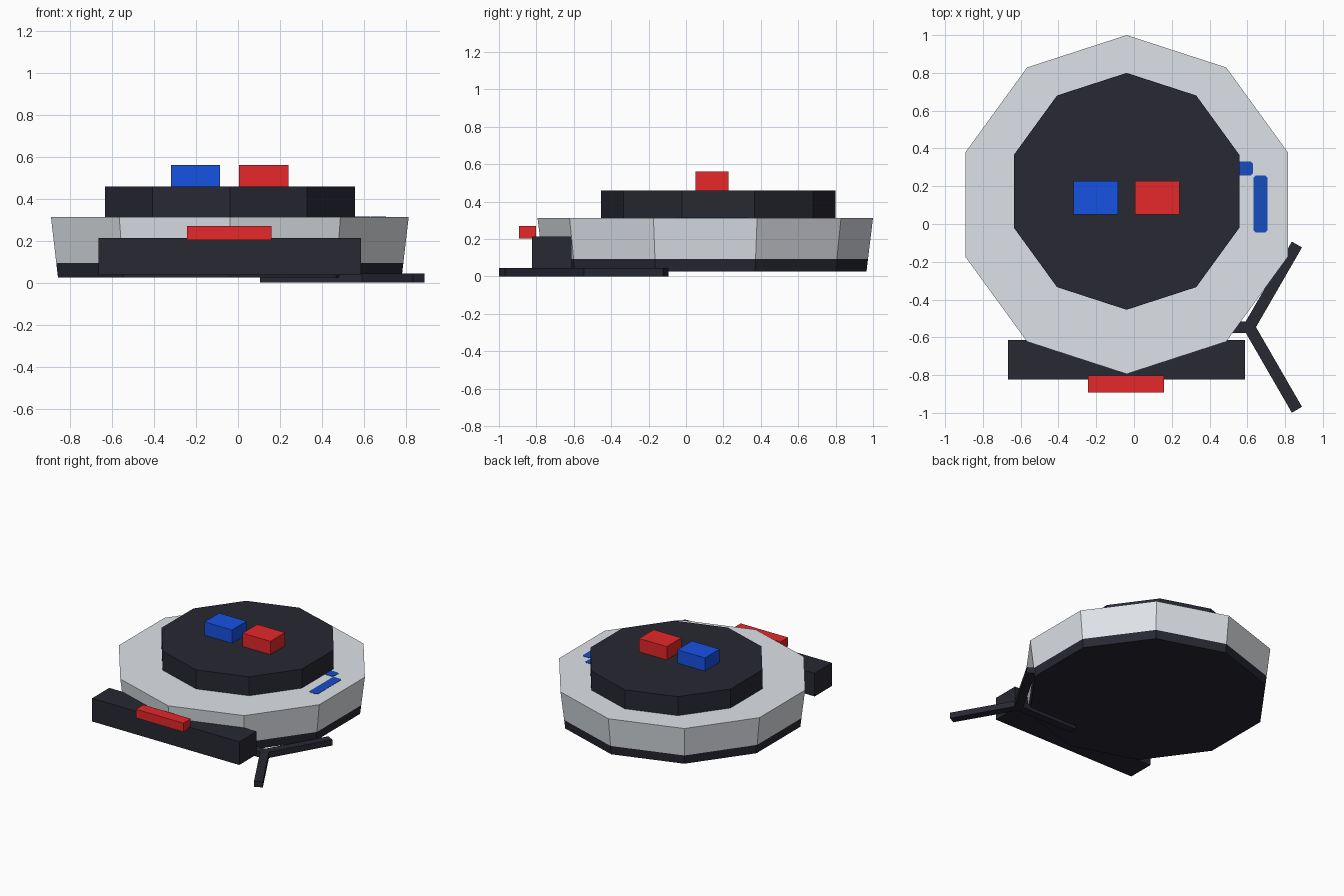
import bpy, bmesh, math
from mathutils import Matrix

if "Cube" in bpy.data.objects:
    bpy.data.objects.remove(bpy.data.objects["Cube"])


def material(name, rgb):
    m = bpy.data.materials.new(name)
    m.diffuse_color = (*rgb, 1)
    m.use_nodes = True
    m.node_tree.nodes["Principled BSDF"].inputs["Base Color"].default_value = m.diffuse_color
    return m


GREY = material("light grey", (0.73, 0.76, 0.80))
DARK = material("charcoal", (0.020, 0.021, 0.032))
RED = material("red", (0.79, 0.021, 0.023))
BLUE = material("blue", (0.008, 0.085, 0.77))
DEEP = material("deep blue", (0.008, 0.073, 0.53))


def finish(name, bm, *mats):
    bmesh.ops.recalc_face_normals(bm, faces=bm.faces)
    me = bpy.data.meshes.new(name)
    bm.to_mesh(me)
    bm.free()
    for m in mats:
        me.materials.append(m)
    ob = bpy.data.objects.new(name, me)
    bpy.context.collection.objects.link(ob)
    return ob


def lathe(name, x, y, profile, *mats, sides=10):
    """Faceted disc from (radius, z) rings; the first ring band takes the last material."""
    bm = bmesh.new()
    rings = [[bm.verts.new((x + r * math.sin(2 * math.pi * i / sides),
                            y + r * math.cos(2 * math.pi * i / sides), z))
              for i in range(sides)] for r, z in profile]
    for k, (a, b) in enumerate(zip(rings, rings[1:])):
        for i in range(sides):
            j = (i + 1) % sides
            f = bm.faces.new((a[i], a[j], b[j], b[i]))
            f.material_index = len(mats) - 1 if k == 0 else 0
    bm.faces.new(rings[0]).material_index = len(mats) - 1
    bm.faces.new(rings[-1])
    return finish(name, bm, *mats)


def box(name, xs, ys, zs, mat):
    bm = bmesh.new()
    bmesh.ops.create_cube(bm, size=1)
    for v in bm.verts:
        v.co = [lo + (c + 0.5) * (hi - lo) for c, (lo, hi) in zip(v.co, (xs, ys, zs))]
    return finish(name, bm, mat)


def plate(name, xs, ys, z, mat, cut=0.012, thick=0.002):
    """Thin plate with clipped corners."""
    (x0, x1), (y0, y1) = xs, ys
    pts = [(x0 + cut, y0), (x1 - cut, y0), (x1, y0 + cut), (x1, y1 - cut),
           (x1 - cut, y1), (x0 + cut, y1), (x0, y1 - cut), (x0, y0 + cut)]
    bm = bmesh.new()
    face = bm.faces.new([bm.verts.new((x, y, z)) for x, y in pts])
    top = bmesh.ops.extrude_face_region(bm, geom=[face])["geom"]
    bmesh.ops.translate(bm, vec=(0, 0, thick),
                        verts=[g for g in top if isinstance(g, bmesh.types.BMVert)])
    return finish(name, bm, mat)


# Tapered body with dark base band, and raised upper disc
lathe("body", -0.039, 0.103, [(0.862, 0.026), (0.87, 0.093), (0.897, 0.313)], GREY, DARK)
lathe("upper_disc", -0.039, 0.173, [(0.627, 0.313), (0.627, 0.459)], DARK)

# Beacon lights on top
box("blue_beacon", (-0.32, -0.086), (0.05, 0.228), (0.459, 0.561), BLUE)
box("red_beacon", (0.004, 0.24), (0.05, 0.228), (0.459, 0.561), RED)

# Front bumper with its light bar
box("bumper", (-0.666, 0.587), (-0.823, -0.613), (0.036, 0.214), DARK)
box("bumper_light", (-0.243, 0.16), (-0.893, -0.803), (0.203, 0.27), RED)

# Painted trim on the body top
plate("trim_bar", (0.632, 0.706), (-0.045, 0.257), 0.313, DEEP)
plate("trim_tab", (0.50, 0.63), (0.257, 0.332), 0.313, DEEP)

# Three-armed side brush
bm = bmesh.new()
for angle in (60, 180, 300):
    arm = bmesh.ops.create_cube(bm, size=1)["verts"]
    for v in arm:
        v.co = ((v.co.x + 0.5) * 0.505, v.co.y * 0.062, (v.co.z + 0.5) * 0.045)
    bmesh.ops.rotate(bm, verts=arm, matrix=Matrix.Rotation(math.radians(angle), 3, 'Z'))
bmesh.ops.translate(bm, verts=bm.verts, vec=(0.61, -0.546, 0))
finish("side_brush", bm, DARK)
